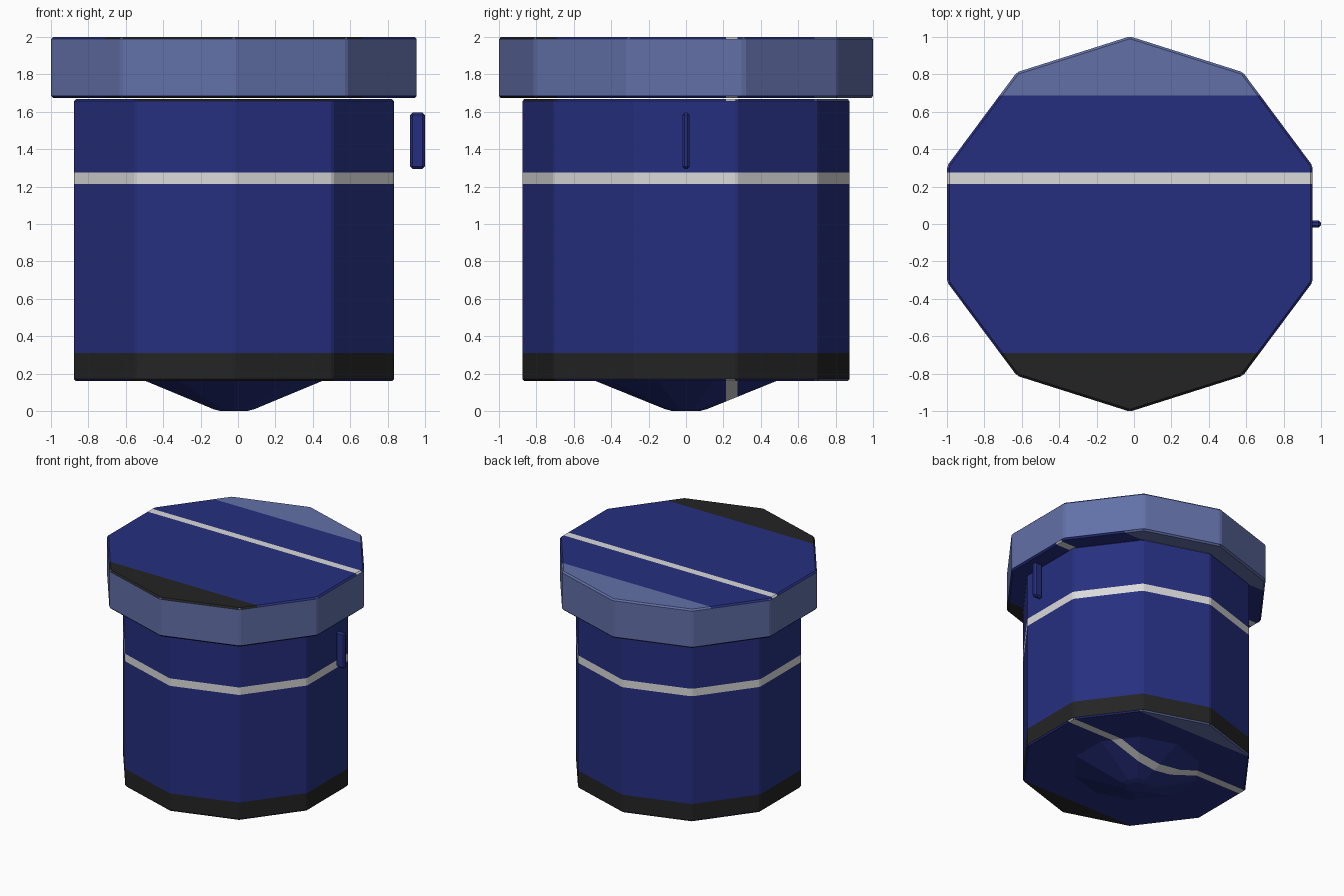
import bpy, bmesh, math
from mathutils import Vector

if "Cube" in bpy.data.objects:
    bpy.data.objects.remove(bpy.data.objects["Cube"])

CX = -0.022          # axis of the canister; the side pin makes it off-centre
SIDES = 10


def material(name, rgb):
    m = bpy.data.materials.new(name)
    m.diffuse_color = (*rgb, 1)
    m.use_nodes = True
    m.node_tree.nodes["Principled BSDF"].inputs["Base Color"].default_value = m.diffuse_color
    return m


MATS = [material("navy", (0.0194, 0.0285, 0.215)),
        material("slate_blue", (0.122, 0.162, 0.39)),
        material("pale_grey", (0.70, 0.70, 0.70)),
        material("charcoal", (0.0176, 0.0176, 0.0176))]
BANDS = (-0.69, 0.213, 0.276, 0.687)   # colour band limits


def band_colour(t):
    if t < BANDS[0]:
        return 3
    if BANDS[1] < t < BANDS[2]:
        return 2
    return 1 if t > BANDS[3] else 0


def is_level(f):
    return abs(f.normal.z) > 0.65


def paint(bm):
    # level faces are banded along y, upright faces along z
    for level in (True, False):
        for t in BANDS:
            bm.normal_update()
            faces = [f for f in bm.faces if is_level(f) == level]
            geom = list({e for f in faces for e in f.edges}) + \
                list({v for f in faces for v in f.verts}) + faces
            co = Vector((0, t, 0)) if level else Vector((0, 0, 1 + t))
            no = Vector((0, 1, 0)) if level else Vector((0, 0, 1))
            bmesh.ops.bisect_plane(bm, geom=geom, plane_co=co, plane_no=no, dist=1e-5)
    bm.normal_update()
    for f in bm.faces:
        c = f.calc_center_median()
        f.material_index = band_colour(c.y if is_level(f) else c.z - 1)


def finish(name, bm, bevel):
    bmesh.ops.recalc_face_normals(bm, faces=bm.faces[:])
    if bevel:
        bmesh.ops.bevel(bm, geom=bm.edges[:], offset=bevel, segments=1,
                        profile=0.5, affect='EDGES')
    paint(bm)
    me = bpy.data.meshes.new(name)
    bm.to_mesh(me)
    bm.free()
    for m in MATS:
        me.materials.append(m)
    ob = bpy.data.objects.new(name, me)
    bpy.context.collection.objects.link(ob)


def decagon_solid(name, rings, bevel):
    # rings: (x radius, y radius, z) from bottom to top
    bm = bmesh.new()
    loops = []
    for rx, ry, z in rings:
        loops.append([bm.verts.new((CX + rx * math.sin(math.tau * i / SIDES),
                                    ry * math.cos(math.tau * i / SIDES), z))
                      for i in range(SIDES)])
    for a, b in zip(loops, loops[1:]):
        for i in range(SIDES):
            j = (i + 1) % SIDES
            bm.faces.new((a[i], a[j], b[j], b[i]))
    bm.faces.new(loops[0])
    bm.faces.new(loops[-1])
    finish(name, bm, bevel)


# Main canister, overhanging lid and pointed base
decagon_solid("body", [(0.899, 0.876, 0.16), (0.899, 0.876, 1.667)], 0.01)
decagon_solid("lid", [(1.028, 1.003, 1.673), (1.028, 1.003, 2.0)], 0.012)
decagon_solid("base_cone", [(0.075, 0.073, 0.0), (0.115, 0.112, 0.010),
                            (0.51, 0.497, 0.166)], 0)

# Small upright pin beside the body
bm = bmesh.new()
bmesh.ops.create_cube(bm, size=1)
for v in bm.verts:
    v.co = (0.96 + v.co.x * 0.08, v.co.y * 0.04, 1.445 + v.co.z * 0.30)
finish("side_pin", bm, 0.013)
